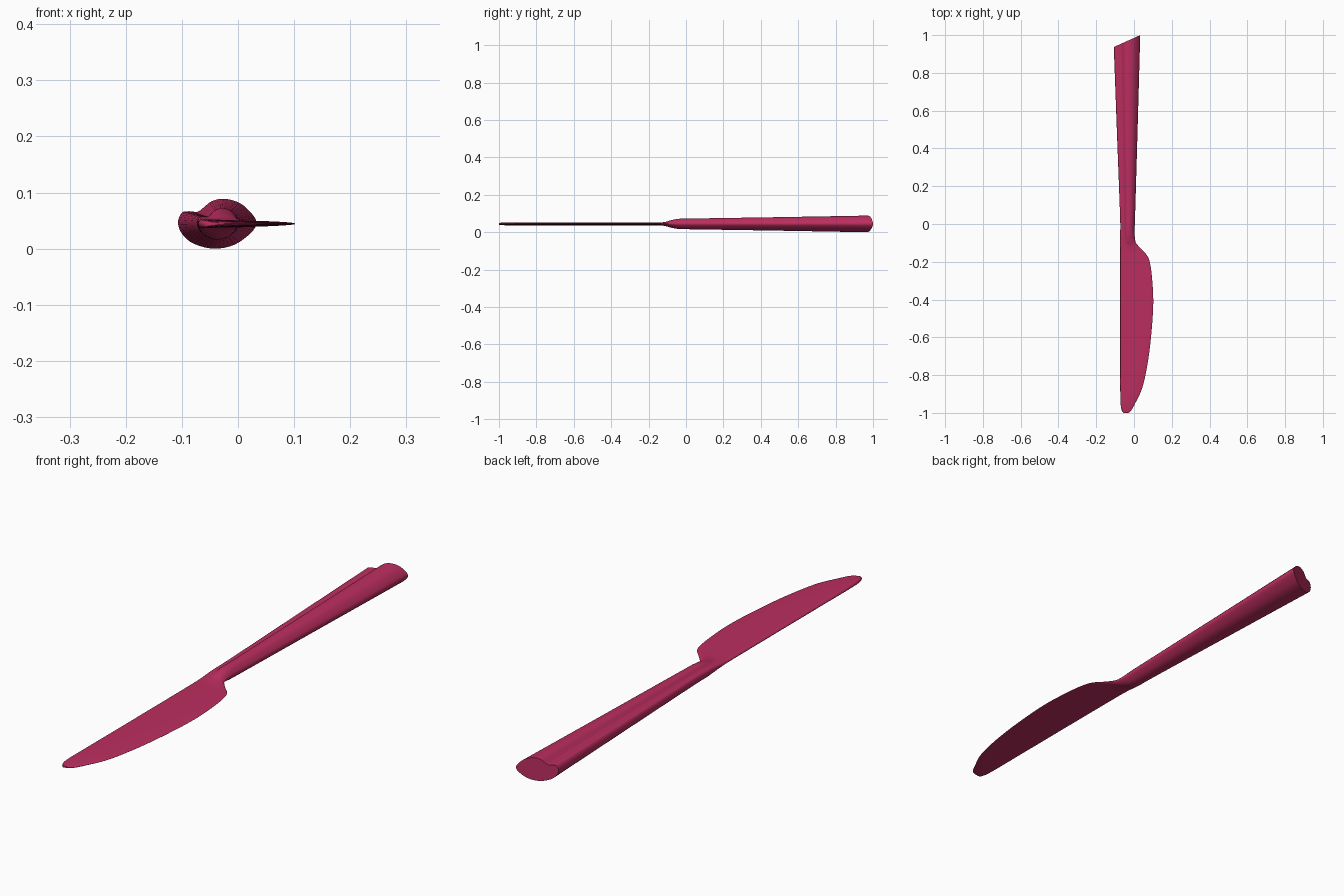
import bpy, bmesh
from mathutils import Vector

cube = bpy.data.objects.get("Cube")
if cube:
    bpy.data.objects.remove(cube)

MID_Z = 0.0445

# Grooved handle cross-section in unit space, running from the left along the underside
SECTION = [(0, .53), (.05, .3), (.2, .1), (.46, 0), (.72, .08), (.93, .32), (1, .52),
           (.93, .72), (.78, .92), (.58, 1), (.43, .95), (.33, .83), (.25, .74),
           (.14, .75), (.05, .72)]
RIGHT_INDEX = 6

# Outline: y, spine x, edge x, half thickness, share of handle section
STATIONS = [
    (-1, -.053, -.032, .004, 0), (-.995, -.061, -.022, .006, 0),
    (-.98, -.067, -.01, .007, 0), (-.95, -.071, .006, .008, 0),
    (-.87, -.073, .043, .008, 0), (-.75, -.073, .07, .008, 0),
    (-.6, -.073, .09, .008, 0), (-.42, -.073, .102, .008, 0),
    (-.28, -.073, .095, .008, 0), (-.2, -.073, .083, .008, 0),
    (-.165, -.073, .068, .008, 0), (-.14, -.073, .045, .009, .15),
    (-.11, -.073, .018, .013, .5), (-.09, -.073, .007, .018, .8),
    (-.04, -.073, .003, .027, 1), (.05, -.074, .006, .029, 1),
    (.5, -.09, .019, .036, 1), (1, -.107, .033, .0445, 1)]


def spline(points, steps, closed):
    """Smooth curve through points of any dimension."""
    pts = [Vector(p) for p in points]
    n = len(pts)
    pick = (lambda i: pts[i % n]) if closed else (lambda i: pts[max(0, min(n - 1, i))])
    out = []
    for i in range(n if closed else n - 1):
        a, b, c, d = (pick(i + k) for k in (-1, 0, 1, 2))
        for s in range(steps):
            t = s / steps
            out.append((b * 2 + (c - a) * t + (a * 2 - b * 5 + c * 4 - d) * t ** 2
                        + (b * 3 - a - c * 3 + d) * t ** 3) / 2)
    if not closed:
        out.append(pts[-1])
    return out


def blade_height(u, upper):
    """Thin wedge: rounded spine on the left, sharp edge on the right."""
    h = min(1, u * 14) ** .5 * (1 - u) ** .45 / 2
    return .5 + h if upper else .5 - h


# Knife: one continuous loft from blade tip to handle end
STEPS = 4
section = spline(SECTION, STEPS, True)
bm = bmesh.new()
rings = []
for y, left, right, half, mix in spline(STATIONS, 5, False):
    ring = []
    for i, (u, w) in enumerate(section):
        u = max(0, min(1, u))
        w = mix * w + (1 - mix) * blade_height(u, i > RIGHT_INDEX * STEPS)
        x = left + (right - left) * u
        slant = max(0, y) * .45 * (x - right)
        ring.append(bm.verts.new((x, y + slant, MID_Z + (2 * w - 1) * half)))
    rings.append(ring)

count = len(section)
for a, b in zip(rings, rings[1:]):
    for i in range(count):
        j = (i + 1) % count
        bm.faces.new((a[i], a[j], b[j], b[i]))
bm.faces.new(rings[0])
bm.faces.new(rings[-1])
bmesh.ops.remove_doubles(bm, verts=bm.verts, dist=.00005)
bmesh.ops.recalc_face_normals(bm, faces=bm.faces)

mesh = bpy.data.meshes.new("knife")
bm.to_mesh(mesh)
bm.free()
knife = bpy.data.objects.new("knife", mesh)
bpy.context.collection.objects.link(knife)

# Raspberry plastic
color = (.5, .027, .115, 1)
mat = bpy.data.materials.new("raspberry")
mat.use_nodes = True
mat.diffuse_color = color
mat.node_tree.nodes["Principled BSDF"].inputs["Base Color"].default_value = color
mesh.materials.append(mat)

bpy.ops.object.select_all(action='DESELECT')
knife.select_set(True)
bpy.context.view_layer.objects.active = knife
bpy.ops.object.shade_smooth_by_angle(angle=.7)
